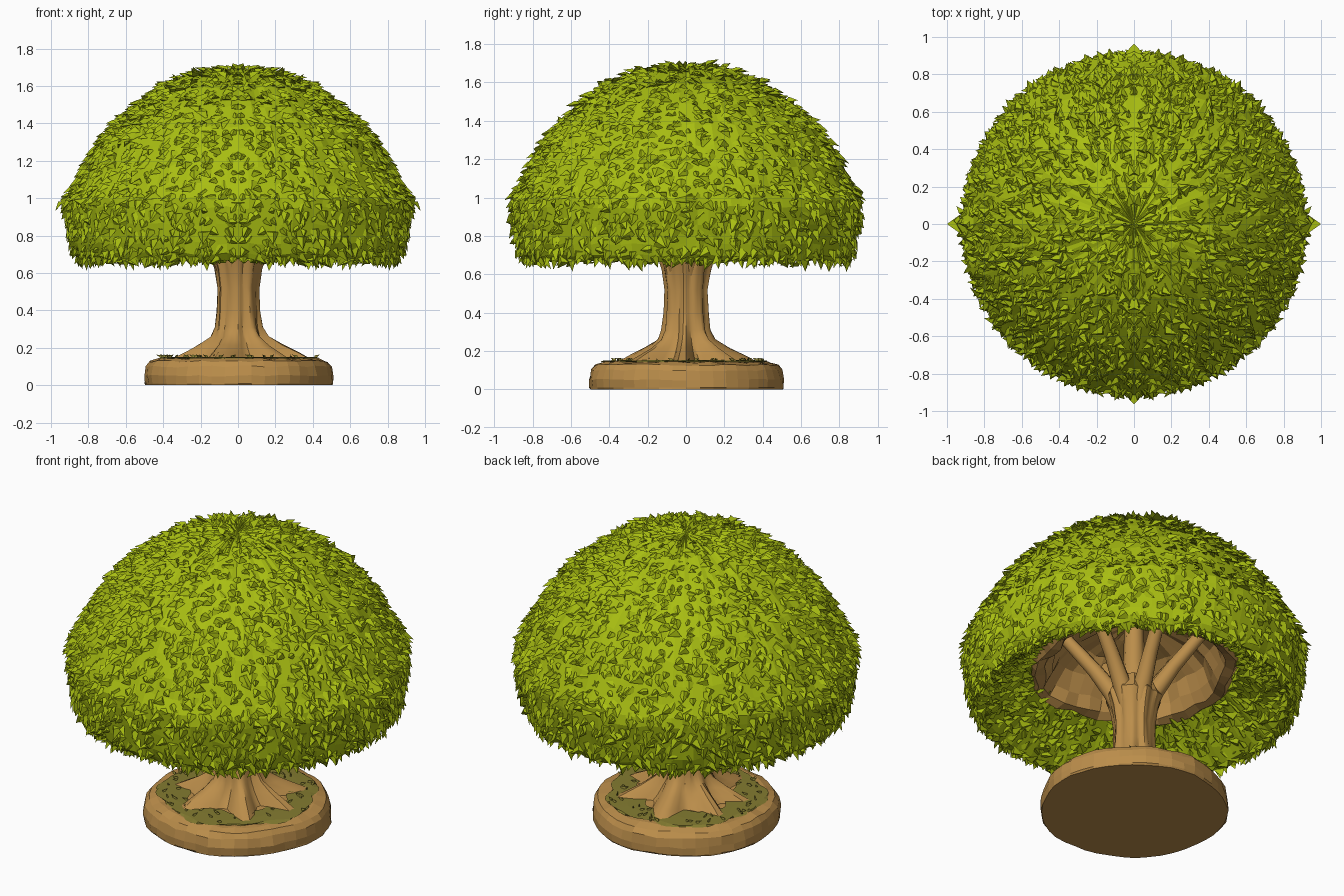
import bpy, bmesh, math, random
from mathutils import Vector

random.seed(4)
if "Cube" in bpy.data.objects:
    bpy.data.objects.remove(bpy.data.objects["Cube"], do_unlink=True)


def material(name, rgb):
    m = bpy.data.materials.new(name)
    m.use_nodes = True
    m.diffuse_color = (*rgb, 1)
    m.node_tree.nodes["Principled BSDF"].inputs["Base Color"].default_value = (*rgb, 1)
    return m


LEAF = material("leaf green", (0.39, 0.51, 0.006))
WOOD = material("wood brown", (0.50, 0.27, 0.07))
GRASS = material("olive grass", (0.23, 0.20, 0.03))


def finish(bm, name, mat, smooth=None):
    me = bpy.data.meshes.new(name)
    bm.to_mesh(me)
    bm.free()
    me.materials.append(mat)
    ob = bpy.data.objects.new(name, me)
    bpy.context.collection.objects.link(ob)
    if smooth:
        bpy.ops.object.select_all(action='DESELECT')
        ob.select_set(True)
        bpy.context.view_layer.objects.active = ob
        bpy.ops.object.shade_smooth_by_angle(angle=math.radians(smooth))
    return ob


def lathe(name, profile, segs, mat, shape=None, jitter=0.0, smooth=None):
    """Revolve (radius, height) points; shape(a, r, z, i) may change the radius."""
    bm = bmesh.new()
    rows = []
    for i, (r, z) in enumerate(profile):
        if r == 0:
            rows.append([bm.verts.new((0, 0, z))] * segs)
            continue
        row = []
        for k in range(segs):
            a = math.tau * k / segs
            q = (shape(a, r, z, i) if shape else r) + random.uniform(-jitter, jitter)
            h = z + random.uniform(-jitter, jitter) * (z > 0.01)
            row.append(bm.verts.new((q * math.cos(a), q * math.sin(a), h)))
        rows.append(row)
    for top, low in zip(rows, rows[1:]):
        for k in range(segs):
            n = (k + 1) % segs
            ring = list(dict.fromkeys((top[k], low[k], low[n], top[n])))
            if len(ring) > 2:
                bm.faces.new(ring)
    return finish(bm, name, mat, smooth)


def leaf(bm, p, n, s, width, length, lift):
    """Folded pointed leaf: two base corners, a crest and a tip."""
    t = n.cross(s).normalized() * width
    root = p - n * 0.012
    a, b = bm.verts.new(root + t), bm.verts.new(root - t)
    crest = bm.verts.new(p + n * lift * 0.6)
    tip = bm.verts.new(p + s * length + n * lift)
    for f in ((a, tip, crest), (crest, tip, b), (b, tip, a), (a, crest, b)):
        bm.faces.new(f)


# Round earth base
lathe("ground_base", [(0, 0.145), (0.25, 0.145), (0.43, 0.142), (0.475, 0.128), (0.495, 0.1),
                      (0.505, 0.05), (0.505, 0.01), (0.5, 0), (0, 0)],
      44, WOOD, lambda a, r, z, i: r * (1 + 0.012 * math.sin(5 * a + 1)), 0.005)


# Grass ring with a wavy edge, and small tufts on it
def wavy(a, r, z, i):
    return r + 0.018 * math.sin(5 * a + i) + 0.012 * math.sin(11 * a + 2 * i)


lathe("grass_patch", [(0.26, 0.152), (0.34, 0.152), (0.415, 0.149), (0.42, 0.142)], 72, GRASS, wavy)
bm = bmesh.new()
for k in range(60):
    a, r = random.uniform(0, math.tau), random.uniform(0.28, 0.41)
    s = Vector((math.cos(a * 7), math.sin(a * 7), 0))
    leaf(bm, Vector((r * math.cos(a), r * math.sin(a), 0.152)), Vector((0, 0, 1)), s, 0.008, 0.03, 0.012)
bmesh.ops.recalc_face_normals(bm, faces=bm.faces)
finish(bm, "grass_tufts", GRASS)

# Trunk with bark ridges and spreading roots
ROOT = [0, 0, 0, 0, 0, 0, 0.01, 0.03, 0.08, 0.13, 0.17]


def bark(a, r, z, i):
    lobe = 0.5 + 0.5 * math.cos(7 * a + 0.8 * math.sin(2 * a) + 0.4)
    ridge = 0.05 * math.cos(8 * a + 2 * z) + 0.03 * math.cos(13 * a + 1)
    return r * (1 + ridge) + ROOT[i] * lobe ** 1.5


lathe("trunk", [(0, 0.8), (0.1, 0.8), (0.145, 0.7), (0.122, 0.62), (0.107, 0.52), (0.112, 0.4),
                (0.118, 0.31), (0.13, 0.26), (0.155, 0.215), (0.19, 0.175), (0.23, 0.135)],
      56, WOOD, bark, 0.003, 32)


# Branches fanning out under the crown
def branch(name, points):
    cu = bpy.data.curves.new(name, 'CURVE')
    cu.dimensions = '3D'
    cu.bevel_depth = 1
    cu.bevel_resolution = 2
    cu.use_fill_caps = True
    sp = cu.splines.new('POLY')
    sp.points.add(len(points) - 1)
    for pt, (x, y, z, rad) in zip(sp.points, points):
        pt.co = (x, y, z, 1)
        pt.radius = rad
    cu.materials.append(WOOD)
    bpy.context.collection.objects.link(bpy.data.objects.new(name, cu))


for k in range(6):
    a = math.tau * (k + 0.25) / 6
    c, s = math.cos(a), math.sin(a)
    branch(f"branch_{k + 1}", [(r * c, r * s, z, w) for r, z, w in
                               ((0.06, 0.6, 0.05), (0.11, 0.73, 0.052), (0.21, 0.88, 0.042), (0.38, 1.1, 0.035))])
branch("branch_middle", [(0, 0, 0.7, 0.09), (0, 0, 0.9, 0.06), (0, 0, 1.2, 0.05)])

# Wooden hollow inside the crown
lathe("crown_hollow", [(0.58, 0.9), (0.54, 0.855), (0.49, 0.87), (0.46, 0.93), (0.42, 1.02),
                       (0.32, 1.1), (0.17, 1.15), (0, 1.17)], 40, WOOD,
      lambda a, r, z, i: r * (1 + 0.04 * math.sin(4 * a) + 0.03 * math.sin(9 * a)), 0.014)

# Crown: outer dome, rounded rim and inner wall
CROWN = [(0, 1.69), (0.13, 1.685), (0.25, 1.66), (0.41, 1.59), (0.55, 1.49), (0.67, 1.38),
         (0.755, 1.27), (0.82, 1.16), (0.865, 1.07), (0.905, 1.0), (0.91, 0.95), (0.9, 0.86),
         (0.885, 0.76), (0.87, 0.7), (0.845, 0.67), (0.81, 0.68), (0.74, 0.74), (0.65, 0.82), (0.55, 0.89)]


def swell(a, r, z, i=0):
    near = math.exp(-((z - 0.98) / 0.05) ** 2)
    side = math.exp(-(math.sin(a) / 0.05) ** 2) * (z > 0.9)
    return r + near * side * 0.045


lathe("crown", CROWN, 96, LEAF, swell, 0.009)

# Leaves in rows along the crown, one half mirrored across x
bm = bmesh.new()
for (r0, z0), (r1, z1) in zip(CROWN, CROWN[1:]):
    seg = math.hypot(r1 - r0, z1 - z0)
    steps = max(1, round(seg / 0.042))
    for j in range(steps):
        f = (j + 0.5) / steps
        r, z = r0 + (r1 - r0) * f, z0 + (z1 - z0) * f
        count = max(3, round(math.pi * r / 0.052))
        for k in range(count):
            a = -math.pi / 2 + math.pi * (k + random.random()) / count
            ra = swell(a, r, z)
            out = Vector((math.cos(a), math.sin(a), 0))
            up = Vector((0, 0, 1))
            down = (out * (r1 - r0) + up * (z1 - z0)).normalized()
            n = (out * (z0 - z1) + up * (r1 - r0)).normalized()
            spin = random.gauss(0, 0.7)
            s = down * math.cos(spin) + n.cross(down) * math.sin(spin)
            size = random.uniform(0.7, 1.25)
            leaf(bm, out * ra + up * (z + random.uniform(-0.015, 0.015)), n, s,
                 0.032 * size, 0.055 * size, random.uniform(0.012, 0.036))

# Hanging fringe round the rim
for k in range(56):
    a = -math.pi / 2 + math.pi * (k + random.uniform(0.2, 0.8)) / 56
    out = Vector((math.cos(a), math.sin(a), 0))
    r = random.uniform(0.82, 0.87)
    leaf(bm, out * r + Vector((0, 0, 0.685)), out, Vector((0, 0, -1)), 0.026,
         random.uniform(0.03, 0.06), 0.015)

# Long pointed leaves at the widest places
for a, r, tip in ((0, 0.93, 1.0), (math.pi / 2, 0.91, 0.965), (-math.pi / 2, 0.91, 0.965)):
    out = Vector((math.cos(a), math.sin(a), 0))
    leaf(bm, out * r + Vector((0, 0, 0.99)), Vector((0, 0, 1)), out, 0.05, tip - r, -0.02)
bmesh.ops.recalc_face_normals(bm, faces=bm.faces)
leaves = finish(bm, "crown_leaves", LEAF)
leaves.modifiers.new("mirror", 'MIRROR').use_mirror_merge = False
